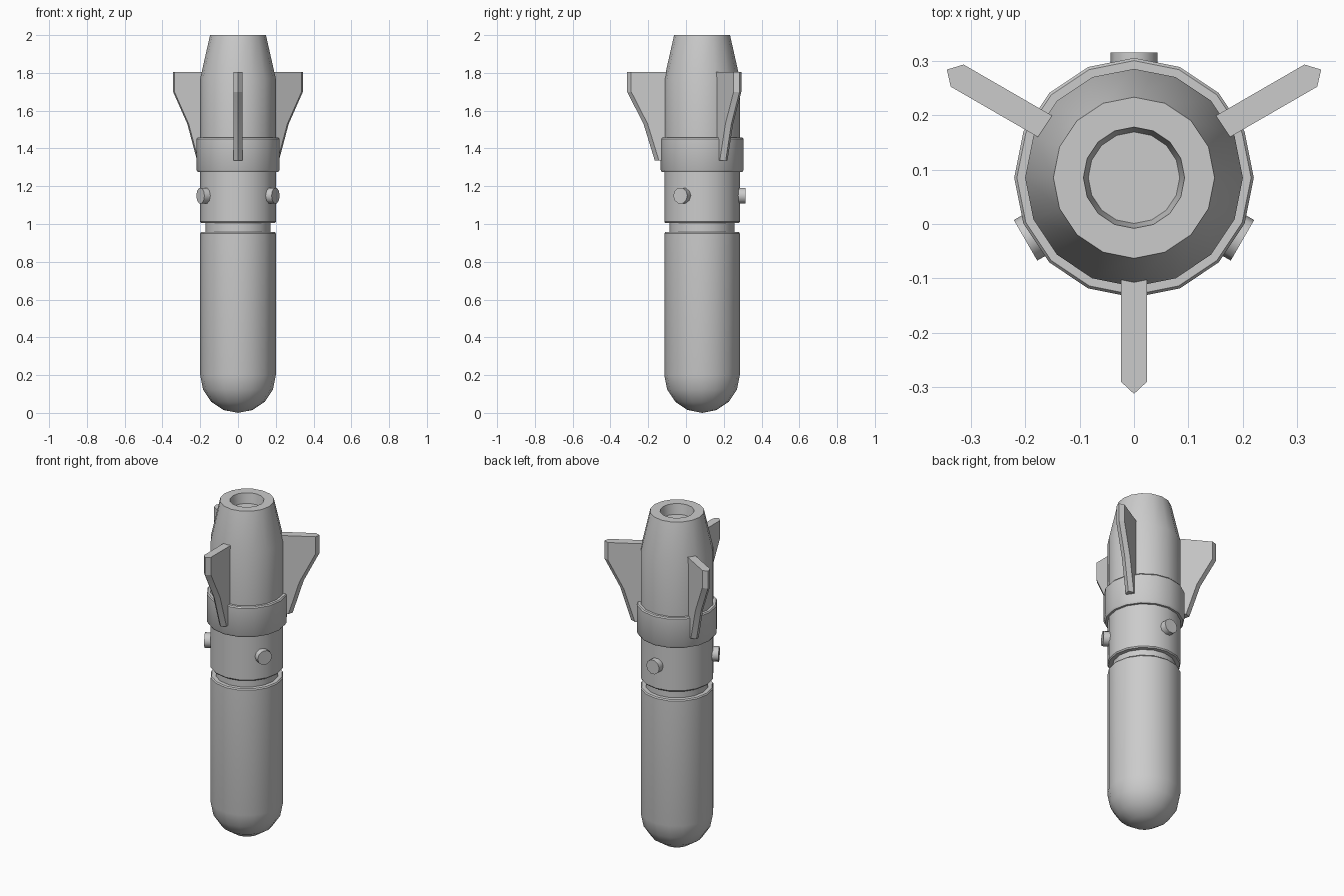
import bpy, bmesh, math
from mathutils import Matrix

if "Cube" in bpy.data.objects:
    bpy.data.objects.remove(bpy.data.objects["Cube"])

AXIS = Matrix.Translation((0, 0.085, 0))  # body axis sits slightly behind the origin


def finish(bm, name, matrix, angle):
    bmesh.ops.recalc_face_normals(bm, faces=bm.faces)
    mesh = bpy.data.meshes.new(name)
    bm.to_mesh(mesh)
    bm.free()
    obj = bpy.data.objects.new(name, mesh)
    bpy.context.collection.objects.link(obj)
    obj.matrix_world = matrix
    bpy.ops.object.select_all(action='DESELECT')
    obj.select_set(True)
    bpy.context.view_layer.objects.active = obj
    bpy.ops.object.shade_smooth_by_angle(angle=math.radians(angle))
    return obj


def lathe(name, profile, sides=16):
    """Revolve (radius, z) points; the profile starts and ends on the axis."""
    bm = bmesh.new()
    verts = [bm.verts.new((r, 0, z)) for r, z in profile]
    edges = [bm.edges.new(p) for p in zip(verts, verts[1:])]
    bmesh.ops.spin(bm, geom=verts + edges, cent=(0, 0, 0), axis=(0, 0, 1),
                   angle=2 * math.pi, steps=sides)
    bmesh.ops.remove_doubles(bm, verts=bm.verts, dist=1e-4)
    return finish(bm, name, AXIS, 30)


def fin(name, degrees):
    """Flat blade with a knife-edged outer rim."""
    h, edge = 0.0235, 0.022
    rim = [(0.397, 1.805), (0.397, 1.70), (0.31, 1.53), (0.25, 1.335)]
    bm = bmesh.new()
    left, mid, right = [], [], []
    for r, z in rim:
        left.append(bm.verts.new((r - edge, h, z)))
        mid.append(bm.verts.new((r, 0, z)))
        right.append(bm.verts.new((r - edge, -h, z)))
    lt, lb, rt, rb = [bm.verts.new((0.185, y, z))
                      for y in (h, -h) for z in (1.805, 1.335)]
    bm.faces.new(left + [lb, lt])
    bm.faces.new(right + [rb, rt])
    for side in (left, right):
        for i in range(3):
            bm.faces.new((side[i], side[i + 1], mid[i + 1], mid[i]))
    bm.faces.new((lt, left[0], mid[0], right[0], rt))
    bm.faces.new((lb, left[3], mid[3], right[3], rb))
    bm.faces.new((lt, lb, rb, rt))
    return finish(bm, name, AXIS @ Matrix.Rotation(math.radians(degrees), 4, 'Z'), 20)


def stud(name, degrees):
    """Short round peg pointing outward."""
    bm = bmesh.new()
    bmesh.ops.create_cone(bm, cap_ends=True, segments=10, radius1=0.043,
                          radius2=0.043, depth=0.07)
    place = (AXIS @ Matrix.Rotation(math.radians(degrees), 4, 'Z')
             @ Matrix.Translation((0.195, 0, 1.15))
             @ Matrix.Rotation(math.pi / 2, 4, 'Y'))
    return finish(bm, name, place, 40)


# Body: round nose, groove, collar, tapered tail and recessed nozzle
nose = [(0.2 * math.sin(a), 0.2 - 0.2 * math.cos(a))
        for a in (i * math.pi / 8 for i in range(5))]
lathe("body", nose + [
    (0.2, 0.95), (0.195, 0.957), (0.172, 0.957), (0.172, 1.005),
    (0.195, 1.005), (0.2, 1.012), (0.2, 1.275), (0.213, 1.275),
    (0.22, 1.287), (0.22, 1.45), (0.215, 1.457), (0.2, 1.457),
    (0.2, 1.77), (0.148, 2.0), (0.093, 2.0), (0.084, 1.94), (0, 1.94)])

# Three fins with three studs between them
for i in range(3):
    fin(f"fin_{i + 1}", 30 + 120 * i)
    stud(f"stud_{i + 1}", 90 + 120 * i)
